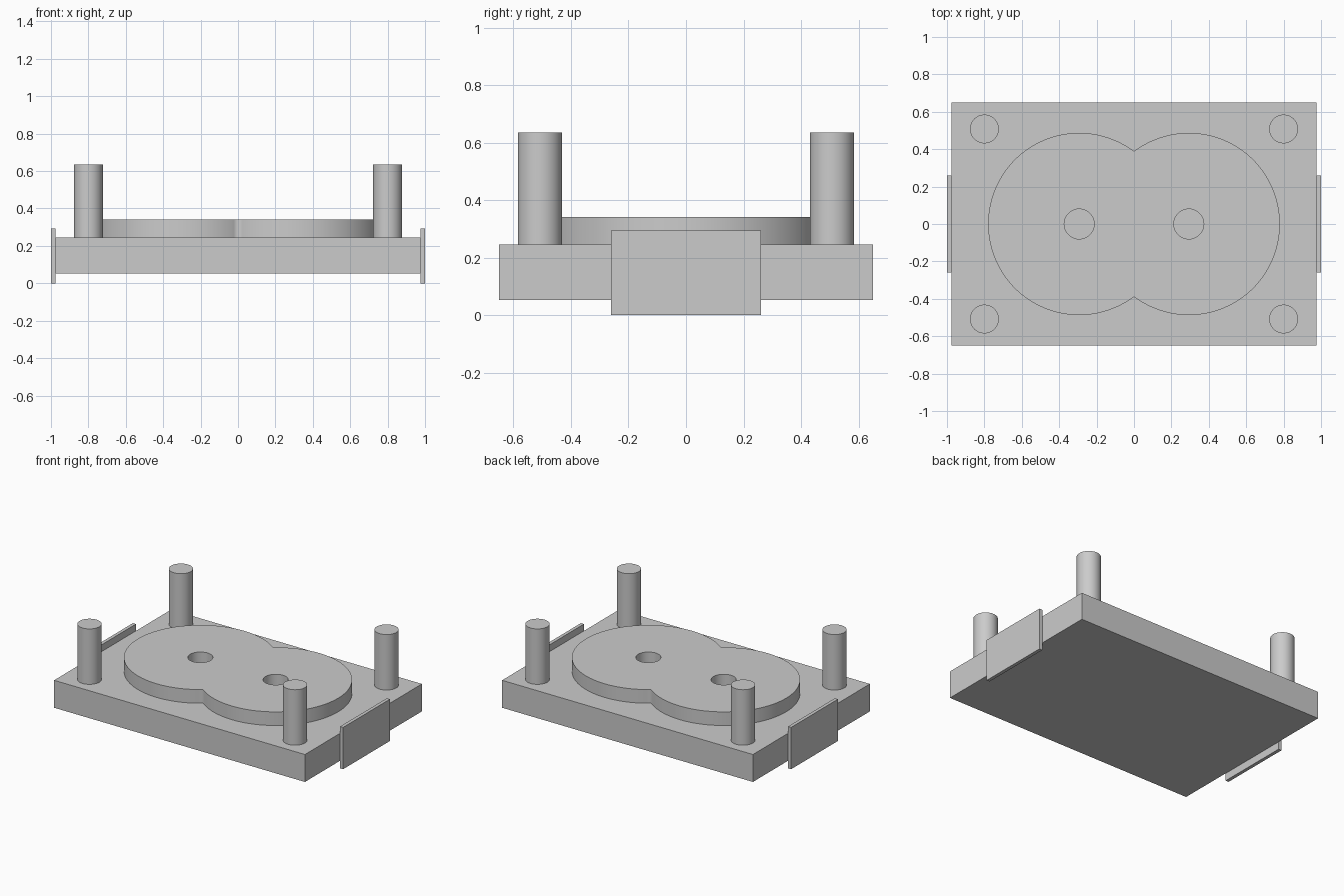
import bpy, bmesh, math

if "Cube" in bpy.data.objects:
    bpy.data.objects.remove(bpy.data.objects["Cube"])

grey = bpy.data.materials.new("plain grey")
grey.use_nodes = True
colour = (0.6, 0.6, 0.6, 1)
grey.diffuse_color = colour
grey.node_tree.nodes["Principled BSDF"].inputs["Base Color"].default_value = colour

BASE_LOW, BASE_TOP = 0.053, 0.246
DISC_TOP, POST_TOP = 0.342, 0.636


def finish(obj, name, smooth=False):
    obj.name = name
    obj.data.materials.append(grey)
    if smooth:
        bpy.ops.object.select_all(action="DESELECT")
        obj.select_set(True)
        bpy.context.view_layer.objects.active = obj
        bpy.ops.object.shade_smooth_by_angle(angle=math.radians(30))
    return obj


def box(name, low, high):
    centre = [(a + b) / 2 for a, b in zip(low, high)]
    bpy.ops.mesh.primitive_cube_add(size=1, location=centre)
    obj = bpy.context.object
    obj.scale = [b - a for a, b in zip(low, high)]
    bpy.ops.object.transform_apply(location=False, rotation=False, scale=True)
    return finish(obj, name)


# Base slab and the thin plates on its ends
box("base_slab", (-0.976, -0.65, BASE_LOW), (0.976, 0.65, BASE_TOP))
box("left_end_plate", (0.976, -0.26, 0), (1, 0.26, 0.294))
box("right_end_plate", (-1, -0.26, 0), (-0.976, 0.26, 0.294))

# Four corner posts
for side, x in (("left", 0.8), ("right", -0.8)):
    for end, y in (("front", -0.508), ("back", 0.508)):
        bpy.ops.mesh.primitive_cylinder_add(
            vertices=64, radius=0.077, depth=POST_TOP - BASE_TOP,
            location=(x, y, (POST_TOP + BASE_TOP) / 2))
        finish(bpy.context.object, f"{end}_{side}_post", True)

# Double-lobed raised disc: one lobe cut at the middle, with a round hole
CX, RADIUS, HOLE = 0.293, 0.487, 0.08
corner = math.acos(-CX / RADIUS)
ARC, FLAT = 80, 24
angles = [-corner + 2 * corner * i / ARC for i in range(ARC + 1)]
angles += [corner + 2 * (math.pi - corner) * i / FLAT for i in range(1, FLAT)]

bm = bmesh.new()


def ring(z, outer):
    verts = []
    for i, a in enumerate(angles):
        r = HOLE
        if outer:
            r = RADIUS if 0 < i < ARC else -CX / math.cos(a)
        verts.append(bm.verts.new((CX + r * math.cos(a), r * math.sin(a), z)))
    return verts


outer_top, outer_low = ring(DISC_TOP, True), ring(BASE_TOP, True)
inner_top, inner_low = ring(DISC_TOP, False), ring(BASE_TOP, False)
count = len(angles)
for i in range(count):
    j = (i + 1) % count
    bm.faces.new((inner_top[i], outer_top[i], outer_top[j], inner_top[j]))
    bm.faces.new((inner_low[i], inner_top[i], inner_top[j], inner_low[j]))
    if i < ARC:
        bm.faces.new((outer_low[i], outer_low[j], outer_top[j], outer_top[i]))
bm.faces.new(inner_low)
bmesh.ops.delete(bm, geom=[v for v in bm.verts if not v.link_faces], context="VERTS")

mesh = bpy.data.meshes.new("raised_double_disc")
bm.to_mesh(mesh)
bm.free()
disc = bpy.data.objects.new("raised_double_disc", mesh)
bpy.context.collection.objects.link(disc)
finish(disc, "raised_double_disc", True)
# Mirror ahead of any smoothing modifier
mirror = disc.modifiers.new("mirror", "MIRROR")
mirror.use_axis[0] = True
mirror.use_clip = True
disc.modifiers.move(len(disc.modifiers) - 1, 0)

# Lift the hole floors a hair above the slab so the surfaces stay distinct
for vert in mesh.vertices:
    if vert.index in mesh.polygons[-1].vertices:
        vert.co.z += 0.002
